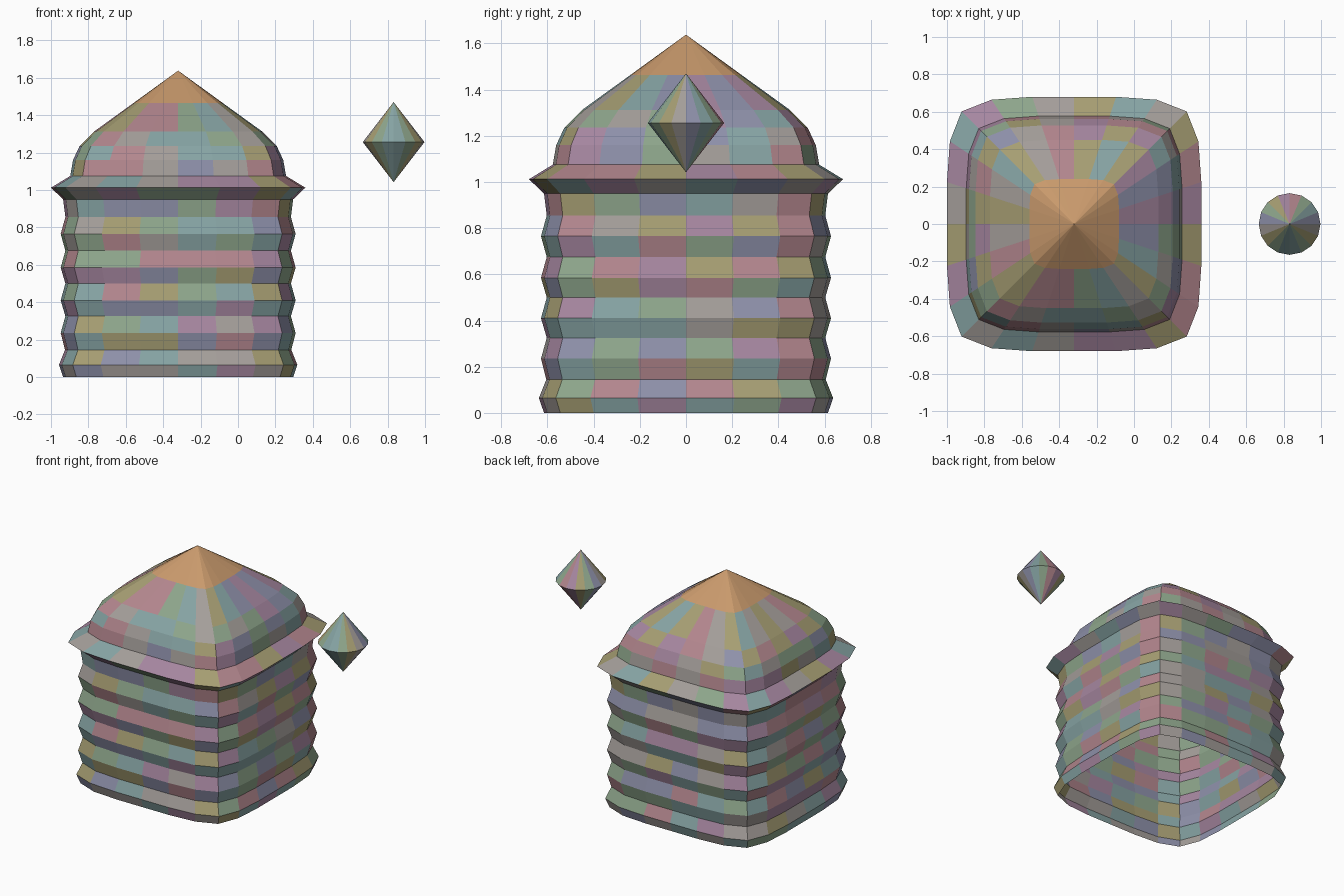
import bpy, bmesh, math, random

if "Cube" in bpy.data.objects:
    bpy.data.objects.remove(bpy.data.objects["Cube"])

CX = -0.32  # hut centre
random.seed(4)


def paint(name, r, g, b):
    mat = bpy.data.materials.new(name)
    mat.diffuse_color = (r, g, b, 1)
    mat.use_nodes = True
    mat.node_tree.nodes["Principled BSDF"].inputs["Base Color"].default_value = mat.diffuse_color
    return mat


# Muted mottled palette; the last colour is kept for the roof tip
PALETTE = [
    paint("mauve", 0.38, 0.24, 0.35), paint("sage", 0.27, 0.38, 0.26),
    paint("dusty_teal", 0.24, 0.37, 0.37), paint("rose", 0.45, 0.24, 0.27),
    paint("olive", 0.38, 0.34, 0.17), paint("slate", 0.27, 0.28, 0.40),
    paint("stone", 0.37, 0.34, 0.32), paint("tan", 0.58, 0.32, 0.15),
]
TAN = len(PALETTE) - 1


def lathe(name, outline, profile, centre, apex=None, base=None, streaks=False):
    """Stack scaled copies of an outline along z, optionally closed to points."""
    bm = bmesh.new()
    rings = [[bm.verts.new((x * r, y * r, z)) for x, y in outline] for r, z in profile]
    n = len(outline)
    column = [random.randrange(TAN) for _ in range(n)]  # one colour per sector
    for low, high in zip(rings, rings[1:]):
        for i in range(n):
            j = (i + 1) % n
            face = bm.faces.new((low[i], low[j], high[j], high[i]))
            face.material_index = random.randrange(TAN)
    for height, ring, flip in ((apex, rings[-1], False), (base, rings[0], True)):
        if height is None:
            continue
        tip = bm.verts.new((0, 0, height))
        for i in range(n):
            a, b = ring[i], ring[(i + 1) % n]
            face = bm.faces.new((b, a, tip) if flip else (a, b, tip))
            face.material_index = column[i] if streaks else TAN
    bm.normal_update()
    mesh = bpy.data.meshes.new(name)
    bm.to_mesh(mesh)
    bm.free()
    for mat in PALETTE:
        mesh.materials.append(mat)
    obj = bpy.data.objects.new(name, mesh)
    obj.location = centre
    bpy.context.collection.objects.link(obj)
    return obj


# Rounded square outline: one side's points turned four times
side = [(1, -0.33), (1, 0), (1, 0.33), (0.977, 0.65), (0.885, 0.885), (0.65, 0.977)]
square = []
for k in range(4):
    for x, y in side:
        for _ in range(k):
            x, y = -y, x
        square.append((x, y))

# Ribbed wall, open at the bottom, running up into the eave
wall = [(0.615, 0.0), (0.637, 0.065), (0.605, 0.145)]
for z in (0.235, 0.41, 0.585, 0.765):
    wall += [(0.628, z), (0.603, z + 0.09)]
wall += [(0.615, 0.95), (0.68, 1.012)]
lathe("ribbed_wall", square, wall, (CX, 0, 0))

# Eave top and domed roof; the tip of the cone is plain tan
roof = [(0.68, 1.012), (0.577, 1.075), (0.562, 1.16), (0.527, 1.235),
        (0.45, 1.312), (0.24, 1.464)]
lathe("domed_roof", square, roof, (CX, 0, 0), apex=1.638)

# Floating gem beside the hut
circle = [(math.cos(math.tau * i / 16), math.sin(math.tau * i / 16)) for i in range(16)]
lathe("floating_gem", circle, [(0.165, 0)], (0.832, 0, 1.256),
      apex=0.214, base=-0.214, streaks=True)
